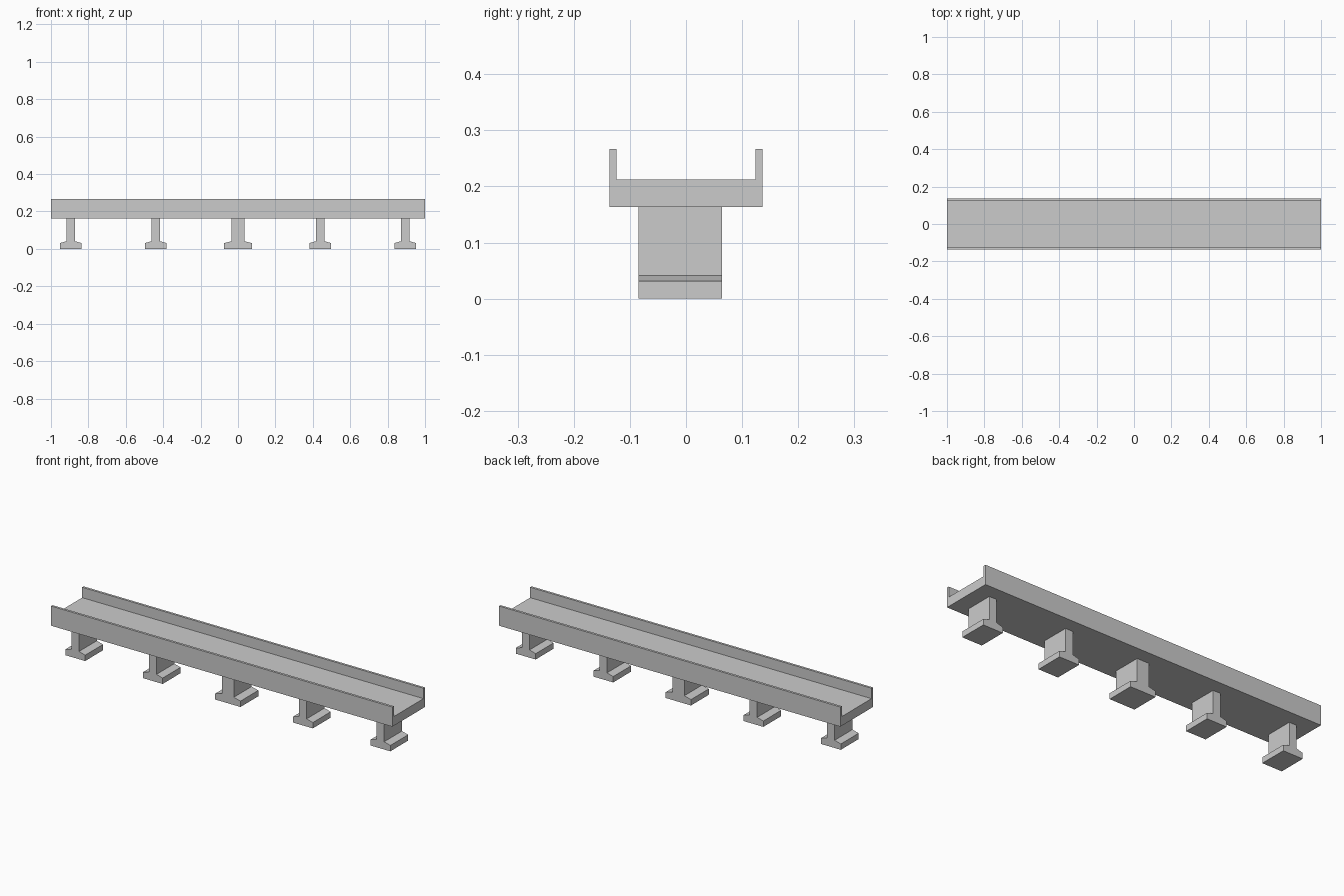
import bpy, bmesh
from mathutils import Vector

if "Cube" in bpy.data.objects:
    bpy.data.objects.remove(bpy.data.objects["Cube"])


def extrude_profile(name, points, direction):
    """Solid made by sweeping a closed 3D outline along a direction."""
    bm = bmesh.new()
    face = bm.faces.new([bm.verts.new(p) for p in points])
    res = bmesh.ops.extrude_face_region(bm, geom=[face], use_keep_orig=True)
    moved = [g for g in res["geom"] if isinstance(g, bmesh.types.BMVert)]
    bmesh.ops.translate(bm, verts=moved, vec=Vector(direction))
    bmesh.ops.recalc_face_normals(bm, faces=bm.faces[:])
    mesh = bpy.data.meshes.new(name)
    bm.to_mesh(mesh)
    bm.free()
    obj = bpy.data.objects.new(name, mesh)
    bpy.context.collection.objects.link(obj)
    return obj


# Deck: U-shaped channel with a parapet along each side
BOTTOM, ROAD, TOP = 0.163, 0.212, 0.267
OUT, INN = 0.1365, 0.124
channel = [(-OUT, BOTTOM), (OUT, BOTTOM), (OUT, TOP), (INN, TOP),
           (INN, ROAD), (-INN, ROAD), (-INN, TOP), (-OUT, TOP)]
extrude_profile("bridge_deck", [(-1, y, z) for y, z in channel], (2, 0, 0))


# Piers: upright wall on a wider footing with sloped shoulders
def pier(name, x, stem, foot):
    half = [(foot, 0), (foot, 0.031), (stem, 0.041), (stem, BOTTOM)]
    outline = half + [(-px, z) for px, z in reversed(half)]
    extrude_profile(name, [(x + px, -0.085, z) for px, z in outline],
                    (0, 0.149, 0))


pier("centre_pier", 0, 0.035, 0.074)
for side, s in (("left", -1), ("right", 1)):
    pier(side + "_middle_pier", s * 0.44, 0.022, 0.058)
    pier(side + "_end_pier", s * 0.894, 0.022, 0.058)
